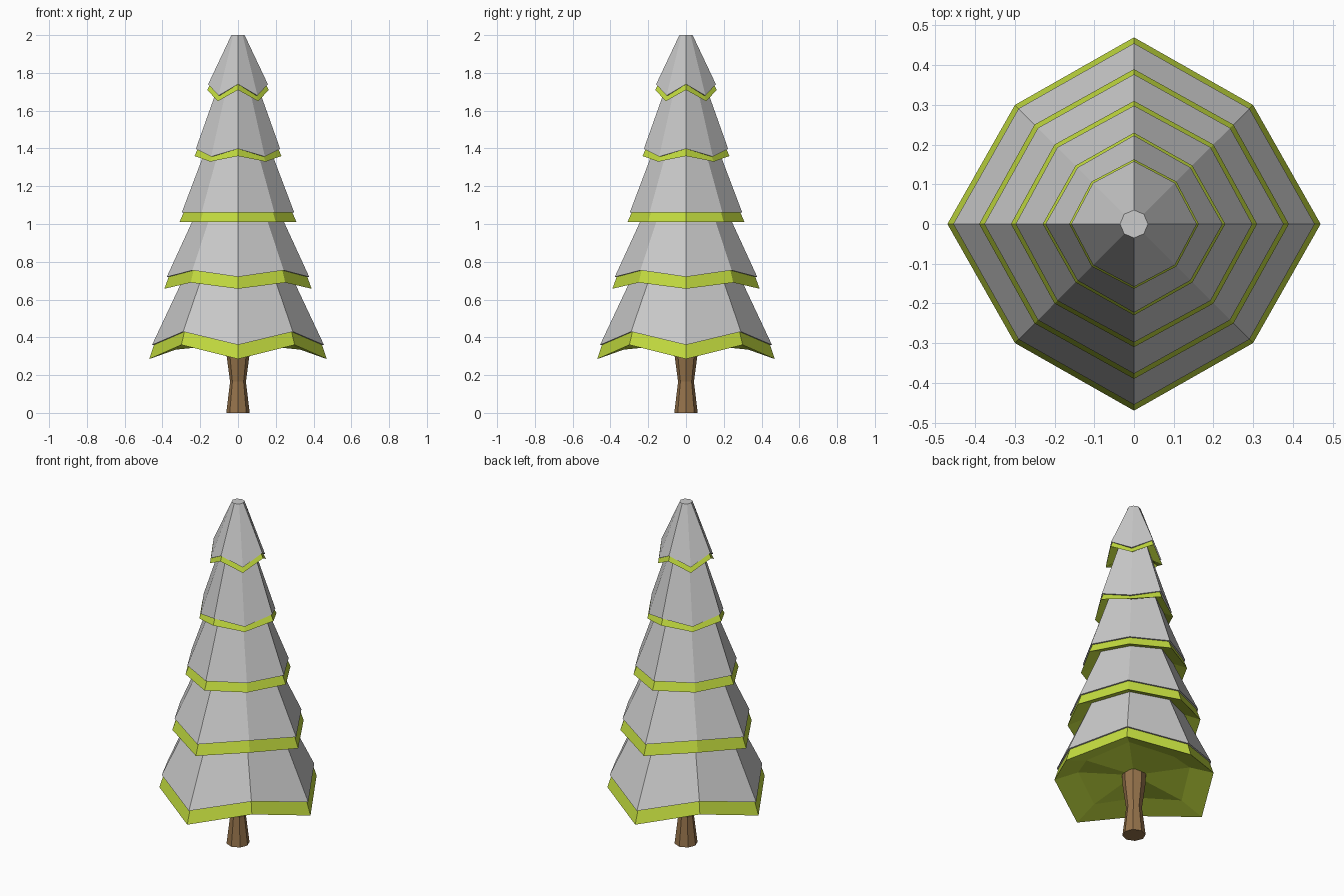
import bpy, bmesh, math

if "Cube" in bpy.data.objects:
    bpy.data.objects.remove(bpy.data.objects["Cube"])


def material(name, rgb):
    m = bpy.data.materials.new(name)
    m.diffuse_color = (*rgb, 1)
    m.use_nodes = True
    m.node_tree.nodes["Principled BSDF"].inputs["Base Color"].default_value = m.diffuse_color
    return m


green = material("needles", (0.55, 0.72, 0.05))
brown = material("bark", (0.30, 0.17, 0.07))


def loft(name, rings, mat=None, cap_start=False, cap_end=False):
    """Skin octagonal rings: (axis radius, axis z, diagonal radius, diagonal z)."""
    bm = bmesh.new()
    loops = []
    for ra, za, rd, zd in rings:
        loop = []
        for i in range(8):
            r, z = (rd, zd) if i % 2 else (ra, za)
            a = i * math.pi / 4
            loop.append(bm.verts.new((r * math.cos(a), r * math.sin(a), z)))
        loops.append(loop)
    for lo, hi in zip(loops, loops[1:]):
        for i in range(8):
            j = (i + 1) % 8
            bm.faces.new((lo[i], lo[j], hi[j], hi[i]))
    # Fan caps so that uneven rims stay clean
    for use, ring, loop in ((cap_start, rings[0], loops[0]), (cap_end, rings[-1], loops[-1])):
        if use:
            c = bm.verts.new((0, 0, (ring[1] + ring[3]) / 2))
            for i in range(8):
                a, b = loop[i], loop[(i + 1) % 8]
                bm.faces.new((c, b, a) if loop is loops[0] else (c, a, b))
    me = bpy.data.meshes.new(name)
    bm.to_mesh(me)
    bm.free()
    if mat:
        me.materials.append(mat)
    ob = bpy.data.objects.new(name, me)
    bpy.context.collection.objects.link(ob)
    return ob


# Per tier: snow edge, needle edge (axis and diagonal corners)
snow_edges = [
    (0.455, 0.360, 0.411, 0.430),
    (0.377, 0.720, 0.342, 0.755),
    (0.298, 1.060, 0.273, 1.060),
    (0.223, 1.398, 0.201, 1.357),
    (0.158, 1.740, 0.146, 1.680),
]
needle_edges = [
    (0.470, 0.285, 0.424, 0.360),
    (0.390, 0.657, 0.354, 0.690),
    (0.310, 1.010, 0.283, 1.010),
    (0.230, 1.360, 0.208, 1.330),
    (0.163, 1.710, 0.151, 1.650),
]
# Inner rings: under the first tier, between tiers, and the tip
inner = [
    (0.330, 0.335, 0.297, 0.400),
    (0.295, 0.700, 0.268, 0.725),
    (0.230, 1.040, 0.209, 1.040),
    (0.175, 1.385, 0.158, 1.355),
    (0.105, 1.730, 0.098, 1.680),
    (0.035, 2.000, 0.035, 2.000),
]

for n, (snow, needles) in enumerate(zip(snow_edges, needle_edges)):
    lip = (snow[0] - 0.01, snow[1], snow[2] - 0.01, snow[3])
    # Green rim and underside
    loft(f"branches_{n + 1}", [inner[n], needles, lip], green, cap_start=(n == 0))
    # Snow cover with a small lip over the rim
    loft(f"snow_{n + 1}", [lip, snow, inner[n + 1]], cap_end=(n == 4))

# Waisted trunk
loft("trunk", [(r, z, r, z) for r, z in ((0.062, 0), (0.042, 0.165), (0.060, 0.30), (0.064, 0.37))],
     brown, cap_start=True)
